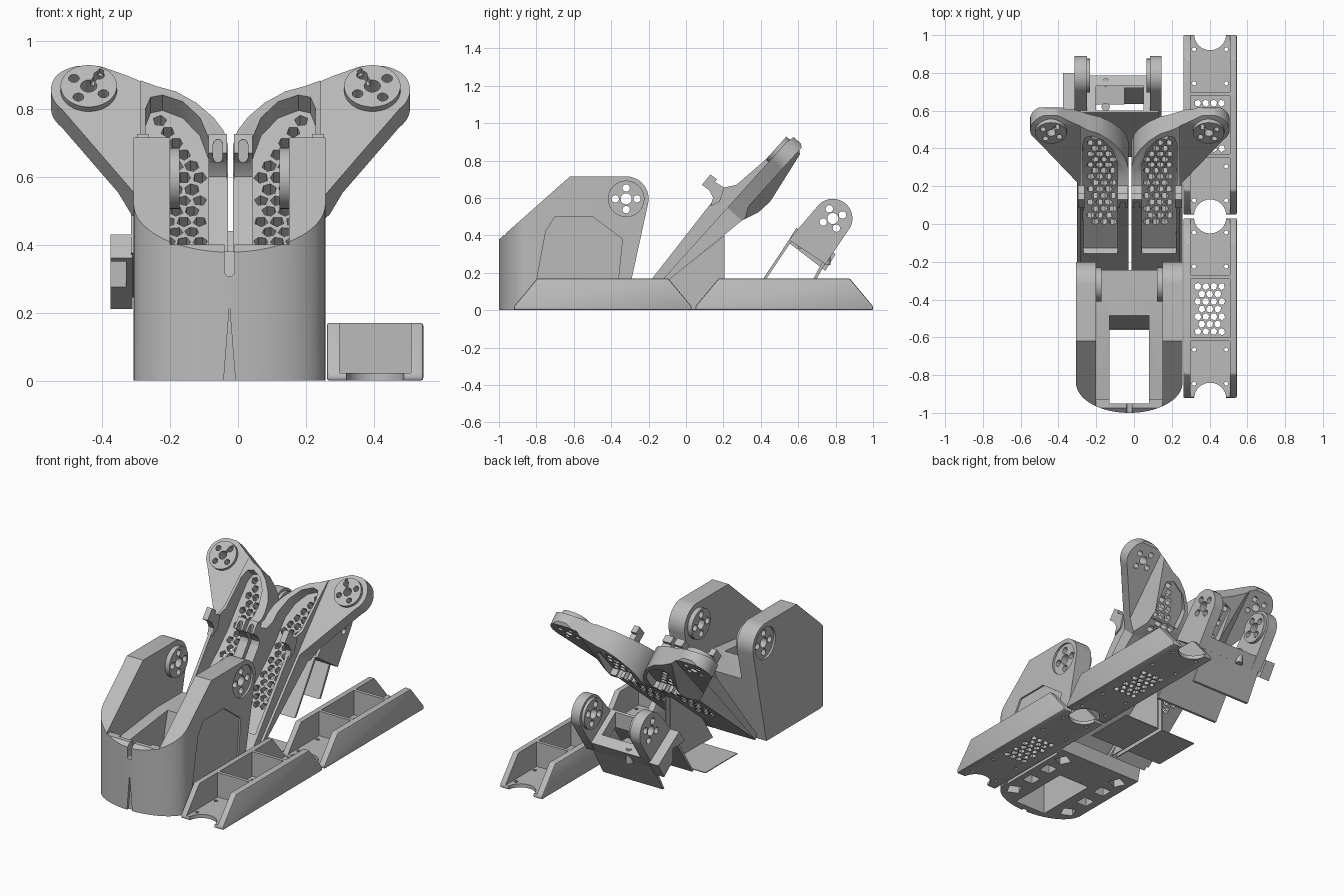
import bpy, bmesh, math, random

random.seed(4)
if "Cube" in bpy.data.objects:
    bpy.data.objects.remove(bpy.data.objects["Cube"])

grey = bpy.data.materials.new("plain grey")
grey.use_nodes = True
COL = (0.5, 0.5, 0.5, 1)
grey.diffuse_color = COL
grey.node_tree.nodes["Principled BSDF"].inputs["Base Color"].default_value = COL

TILT = math.radians(48)
C, S = math.cos(TILT), math.sin(TILT)


# Frames: each maps (a, b, depth) to model space
def plan(a, b, d):
    return (a, b, d)


def side(a, b, d):
    return (d, a, b)


def front(a, b, d):
    return (a, d, b)


def leg_plane(a, b, d):
    return (a, -0.2 + C * b - S * d, 0.08 + S * b + C * d)


def leg_section(a, b, d):
    return leg_plane(a, d, b)


def prisms(name, polys, frame, d0, d1):
    """Extrude several 2D outlines into one object."""
    bm = bmesh.new()
    for pts in polys:
        low = [bm.verts.new(frame(a, b, d0)) for a, b in pts]
        top = [bm.verts.new(frame(a, b, d1)) for a, b in pts]
        bm.faces.new(low)
        bm.faces.new(top)
        n = len(pts)
        for i in range(n):
            j = (i + 1) % n
            bm.faces.new((low[i], low[j], top[j], top[i]))
    bmesh.ops.recalc_face_normals(bm, faces=bm.faces)
    me = bpy.data.meshes.new(name)
    bm.to_mesh(me)
    bm.free()
    me.materials.append(grey)
    ob = bpy.data.objects.new(name, me)
    bpy.context.collection.objects.link(ob)
    return ob


def arc(cx, cy, r, a0=0, a1=360, n=24, ry=None):
    ry = ry or r
    m = n if a1 - a0 == 360 else n - 1
    ang = [math.radians(a0 + (a1 - a0) * i / m) for i in range(n)]
    return [(cx + r * math.cos(t), cy + ry * math.sin(t)) for t in ang]


def rect(x0, y0, x1, y1):
    return [(x0, y0), (x1, y0), (x1, y1), (x0, y1)]


def boolean(ob, tool, op="DIFFERENCE"):
    mod = ob.modifiers.new("bool", "BOOLEAN")
    mod.operation, mod.object, mod.solver = op, tool, "EXACT"
    apply(ob, mod)
    bpy.data.objects.remove(tool)


def apply(ob, mod):
    bpy.context.view_layer.objects.active = ob
    bpy.ops.object.modifier_apply(modifier=mod.name)


def cut(ob, polys, frame, d0, d1):
    boolean(ob, prisms("cutter", polys, frame, d0, d1))


def bolt_circle(cx, cy, r_mid, r_bolt, ring, turn=0):
    """One centre hole with four holes round it."""
    out = [arc(cx, cy, r_mid, n=16)]
    for k in range(4):
        t = math.radians(turn + 90 * k)
        out.append(arc(cx + ring * math.cos(t), cy + ring * math.sin(t), r_bolt, n=12))
    return out


def lattice(x0, x1, y0, y1, step, keep=lambda x, y: True):
    """Irregular cells in staggered rows."""
    cells, row, y = [], 0, y0
    while y <= y1:
        x = x0 + (row % 2) * step / 2
        while x <= x1:
            if keep(x, y):
                turn, k = random.uniform(0, 60), random.choice((5, 6))
                cells.append([(x + p * random.uniform(.9, 1.04), y + q)
                              for p, q in arc(0, 0, step * .46, turn, turn + 360, k)])
            x += step
        y += step * .95
        row += 1
    return cells


# Base shell: rounded plan trimmed by the side outline
BX = -0.025
outline = [(BX + .282, -.1), (BX - .282, -.1)] + arc(BX, -.84, .282, 180, 360, 40, .16)
base = prisms("base_shell", [outline], plan, 0, .8)
profile = ([(-1.02, 0), (-1.02, .36), (-.62, .715)] + arc(-.32, .595, .12, 90, -15, 16)
           + [(-.29, .17), (-.33, 0)])
boolean(base, prisms("trim", [profile], side, -.5, .5), "INTERSECT")
slot = [(-.93, .33), (-.5, .38), (-.1, .38), (-.1, .9), (-.93, .9)]
cut(base, [slot], side, -.2, .15)
cut(base, [rect(-.2, -1.1, .15, -.9)], plan, .4, .9)
cut(base, [rect(-.13, -.95, .08, -.56)], plan, -.1, .9)
cut(base, [[(-.57, .1), (-.555, .1), (-.48, .4), (-.57, .4)]], side, -.13, .08)
# Front notch and seam
cut(base, [arc(BX, .32, .014, 180, 360, 9) + [(BX + .014, .45), (BX - .014, .45)]], front, -1.1, -.93)
cut(base, [[(BX - .018, -.01), (BX + .018, -.01), (BX, .22)]], front, -1.1, -.985)
# Shallow side recess and underside pockets
recess = [(-.83, -.01), (-.75, .42), (-.7, .5), (-.5, .5), (-.34, .38), (-.38, -.01)]
cut(base, [recess], side, .247, .4)
pockets = [arc(BX + sx * .2, y, .05, turn, turn + 360, 4)
           for sx in (-1, 1) for y, turn in ((-.85, 20), (-.7, 45), (-.55, 45), (-.42, 70))]
cut(base, pockets, plan, -.1, .1)
# Base hubs
for d0, d1 in ((-.4, -.295), (.245, .4)):
    cut(base, [arc(-.32, .595, .095, n=32)], side, d0, d1)
for x0, x1 in ((-.21, -.172), (.122, .16)):
    boolean(base, prisms("hub", [arc(-.32, .595, .09, n=32)], side, x0, x1), "UNION")
cut(base, bolt_circle(-.32, .595, .03, .02, .058), side, -.6, .6)

# Two channel trays
for name, ty in (("front_tray", -.445), ("rear_tray", .525)):
    tx = .403
    tray = prisms(name, [[(ty - .475, 0), (ty + .475, 0), (ty + .475, .02), (ty + .35, .17),
                          (ty - .35, .17), (ty - .475, .02)]], side, tx - .142, tx + .142)
    bev = tray.modifiers.new("bevel", "BEVEL")
    bev.width, bev.segments = .008, 2
    apply(tray, bev)
    wells = [rect(tx - .105, ty + a, tx + .105, ty + b)
             for a, b in ((-.6, -.175), (-.155, .155), (.175, .6))]
    cut(tray, wells, plan, .022, .5)
    holes = [arc(tx, ty + s * .48, .085, n=32) for s in (-1, 1)]
    holes += [arc(tx + sx * .085, ty + y, .011, n=10)
              for sx in (-1, 1) for y in (-.4, -.22, .22, .4)]
    holes += lattice(tx - .065, tx + .07, ty - .125, ty + .13, .042)
    cut(tray, holes, plan, -.1, .1)

# Tilted leg plate, built on +x then mirrored
MX = -0.022
leg_outline = ([(.008, -.15), (.28, -.15), (.28, .63)]
               + arc(.42, 1.043, .108, -45, 125, 24)
               + [(.22, 1.05), (.16, 1.025), (.1, .975), (.05, .91), (.02, .85), (.008, .79)])
legs = prisms("leg_plates", [leg_outline], leg_plane, -.3, .3)
leg_side = [(-.25, .03), (-.08, .17), (.3, .48), (.39, .525), (.45, .58), (.62, .85), (.615, .89),
            (.575, .925), (.5, .87), (.27, .67), (.18, .65), (.14, .58), (-.18, .17), (-.27, .06)]
boolean(legs, prisms("trim", [leg_side], side, -.1, .7), "INTERSECT")
cut(legs, [rect(.265, -.3, .7, 1.4)], leg_plane, .0, .4)
# Thin the wing from behind, and dish the back of the web
cut(legs, [[(.2, -.4), (.2, -.18), (.33, -.08), (.7, -.08), (.7, -.4)]], leg_section, -.3, 1.5)
cut(legs, [[(.05, .76), (.24, .76), (.24, .98), (.19, 1.0), (.1, .95), (.05, .87)]],
    leg_plane, -.4, -.105)
# Front pocket that leaves a thin web
pocket = prisms("pocket", [[(.065, .12), (.245, .12), (.25, .95), (.235, 1.0), (.2, 1.01),
                            (.14, .98), (.09, .91), (.065, .82)]], leg_plane, -.3, .4)
web = [(-.25, .075), (-.08, .215), (.2, .45), (.3, .545), (.36, .62), (.53, .81), (.56, .86),
       (.4, 1.2), (-.5, .6)]
boolean(pocket, prisms("trim", [web], side, -.1, .7), "INTERSECT")
boolean(legs, pocket)
cells = lattice(.09, .23, .3, .97, .047, lambda x, y: y < .8 or x > .09 + (y - .8) * .5)
cut(legs, cells, leg_plane, -.4, .4)
# Hub disc on each wing
boolean(legs, prisms("disc", [arc(.417, 1.04, .083, n=32)], leg_plane, -.02, .02), "UNION")
cut(legs, bolt_circle(.417, 1.04, .024, .016, .053, 35), leg_plane, -.3, .3)
slit = [(.41, 1.04), (.424, 1.04), (.385, 1.11), (.371, 1.1)]
cut(legs, [slit], leg_plane, 0, .1)

# Pegs, thin inner braces and floor plates of the legs
peg = [(.085, .67), (.13, .725), (.165, .7), (.155, .685), (.205, .655), (.18, .58),
       (.13, .555), (.145, .6), (.125, .64)]
peg_in = prisms("inner_pegs", [peg], side, .01, .065)
cut(peg_in, [arc(.037, .655, .014, 180, 360, 8) + arc(.037, .695, .014, 0, 180, 8)],
    front, -.1, .125)
peg_out = prisms("outer_pegs", [peg], side, .24, .275)
brace = prisms("leg_braces", [[(-.2, 0), (.205, 0), (.205, .4), (-.1, .155)]], side, .012, .018)
floor = prisms("leg_floor_plates", [rect(.012, -.1, .252, .205)], plan, 0, .005)
for ob in (legs, peg_in, peg_out, brace, floor):
    ob.location.x = MX
    apply(ob, ob.modifiers.new("mirror", "MIRROR"))

# Rear bracket: two lugs, cross block, flange and thin braces
lug = arc(.785, .49, .105, -25, 140, 24) + [(.55, .375), (.745, .245)]
for name, x0, x1, boss in (("left_lug", -.315, -.25, -.232), ("right_lug", .085, .145, .067)):
    ob = prisms(name, [lug], side, x0, x1)
    inner = max(x0, min(x1, boss))
    boolean(ob, prisms("boss", [arc(.785, .49, .09, n=32)], side,
                       min(boss, inner - .01), max(boss, inner + .01)), "UNION")
    cut(ob, bolt_circle(.785, .49, .03, .02, .055, 20), side, -.6, .6)
block = prisms("cross_block", [[(.55, .375), (.745, .245), (.785, .31), (.59, .44)]], side, -.3, .13)
cut(block, [rect(-.2, .6, .05, .73)], plan, .32, .6)
cut(block, [rect(-.05, .61, .05, .72)], plan, 0, .6)
flange = prisms("side_flange", [[(.55, .36), (.6, .43), (.8, .3), (.745, .21)]], side, -.375, -.31)
cut(flange, [rect(-.5, .26, -.33, .35)], front, .5, .66)
prisms("bracket_back_brace", [[(.745, .25), (.65, .08), (.635, .08), (.73, .26)]], side, -.3, .1)
prisms("bracket_front_brace", [[(.55, .375), (.355, .08), (.37, .08), (.565, .37)]], side, -.3, .13)
for y, z in ((.62, .4), (.75, .31)):
    prisms("screw_post", [arc(-.15, y, .022, n=14)], plan, z - .07, z + .02)

for ob in list(bpy.context.scene.objects):
    if ob.type == "MESH":
        bpy.ops.object.select_all(action="DESELECT")
        ob.select_set(True)
        bpy.context.view_layer.objects.active = ob
        bpy.ops.object.shade_smooth_by_angle(angle=math.radians(30))
